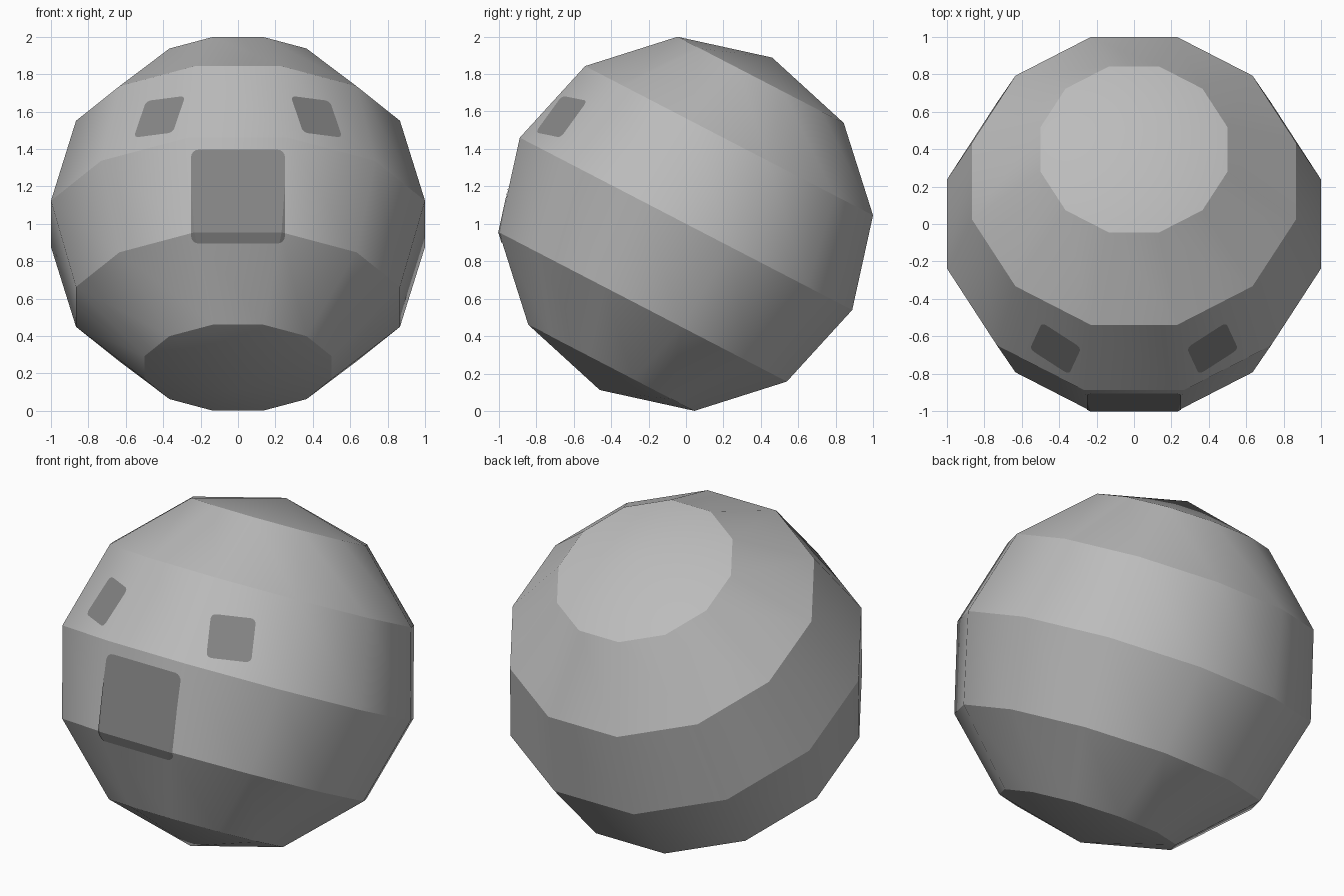
import bpy, bmesh, math
from mathutils import Vector, Matrix

cube = bpy.data.objects.get("Cube")
if cube:
    bpy.data.objects.remove(cube)

SIDES = 12
TILT = math.radians(-27.4)
CENTRE = Vector((0, 0, 1))


def material(name, grey):
    m = bpy.data.materials.new(name)
    m.use_nodes = True
    colour = (grey, grey, grey, 1)
    m.diffuse_color = colour
    m.node_tree.nodes["Principled BSDF"].inputs["Base Color"].default_value = colour
    return m


def faceted_ball():
    """Low-poly ball, flat side to the front, leaning back."""
    bm = bmesh.new()
    bmesh.ops.create_uvsphere(bm, u_segments=SIDES, v_segments=6, radius=1)
    widen = 1 / math.cos(math.pi / SIDES)
    bm.transform(Matrix.Translation(CENTRE)
                 @ Matrix.Rotation(TILT, 4, 'X')
                 @ Matrix.Rotation(math.pi / SIDES, 4, 'Z')
                 @ Matrix.Diagonal((widen, widen, 1, 1)))
    bm.normal_update()
    return bm


def finish(bm, name, mat):
    mesh = bpy.data.meshes.new(name)
    bm.to_mesh(mesh)
    bm.free()
    obj = bpy.data.objects.new(name, mesh)
    bpy.context.collection.objects.link(obj)
    mesh.materials.append(mat)
    return obj


def rounded_square(size, radius, steps=4):
    """Counter-clockwise outline with rounded corners."""
    inner = size / 2 - radius
    points = []
    for corner in range(4):
        mid = math.pi / 4 + corner * math.pi / 2
        cx = math.copysign(inner, math.cos(mid))
        cy = math.copysign(inner, math.sin(mid))
        for i in range(steps + 1):
            a = mid - math.pi / 4 + i * math.pi / 2 / steps
            points.append((cx + radius * math.cos(a), cy + radius * math.sin(a)))
    return points


def surface_patch(name, mat, centre, right, normal, size, radius):
    """Trim the ball's surface to a rounded square and lift it slightly."""
    normal = normal.normalized()
    right = (right - normal * right.dot(normal)).normalized()
    up = normal.cross(right)
    bm = faceted_ball()
    away = [f for f in bm.faces if f.normal.dot(normal) < 0.5]
    bmesh.ops.delete(bm, geom=away, context='FACES')
    outline = [centre + right * x + up * y for x, y in rounded_square(size, radius)]
    for a, b in zip(outline, outline[1:] + outline[:1]):
        bmesh.ops.bisect_plane(bm, geom=bm.verts[:] + bm.edges[:] + bm.faces[:],
                               plane_co=a, plane_no=(b - a).cross(normal),
                               clear_outer=True)
    for v in bm.verts:
        v.co = CENTRE + (v.co - CENTRE) * 1.004
    return finish(bm, name, mat)


body_grey = material("light grey", 0.5)
mark_grey = material("dark grey", 0.24)

# Body, smooth around each band and creased between bands
body = finish(faceted_ball(), "body", body_grey)
bpy.ops.object.select_all(action='DESELECT')
body.select_set(True)
bpy.context.view_layer.objects.active = body
bpy.ops.object.shade_smooth_by_angle(angle=math.radians(29.4))

# Square front mark
surface_patch("front_mark", mark_grey, Vector((0, -1, 1.145)),
              Vector((1, 0, 0)), Vector((0, -1, 0)), 0.5, 0.04)

# Pair of eyes
for side, name in ((1, "left_eye"), (-1, "right_eye")):
    surface_patch(name, mark_grey, Vector((side * 0.418, -0.663, 1.57)),
                  Vector((0.835, side * 0.539, side * -0.109)),
                  Vector((side * 0.483, -0.624, 0.615)), 0.25, 0.03)
